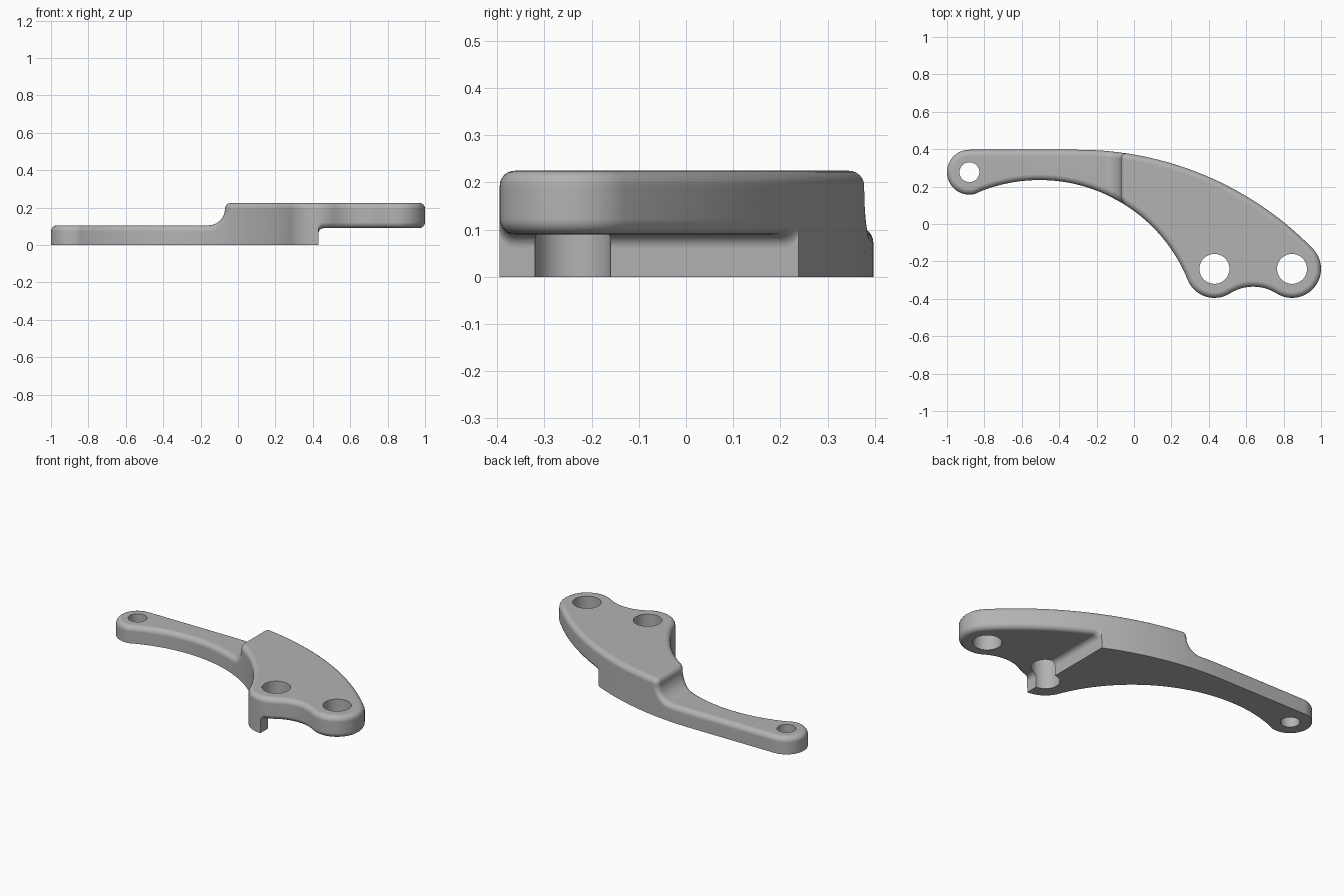
import bpy, bmesh
from math import sin, cos, pi, radians, sqrt
from mathutils import Vector

default = bpy.data.objects.get("Cube")
if default:
    bpy.data.objects.remove(default)

ROLL = 0.032          # edge rounding radius
ARM_TOP, TOP, PLATE_BOTTOM = 0.105, 0.225, 0.09
WALL_X = 0.43         # underside step
FILLET = 0.03
STEP_R = 0.088        # concave radius of the upper step
STEP_Z = ARM_TOP + STEP_R

# Outline as tangent arcs: centre x, y, radius, start and end angle, side, steps
ARCS = [
    (-0.88, 0.277, 0.12, 90, 292.7, 1, 28),
    (-0.505, -0.62, 0.855, 112.7, 22.1, -1, 44),
    (0.43, -0.24, 0.155, 202.1, 302.2, 1, 16),
    (0.6375, -0.569, 0.234, 122.2, 57.8, -1, 12),
    (0.845, -0.24, 0.155, 237.8, 404.3, 1, 24),
    (-0.30, -1.359, 1.756, 44.3, 90, 1, 32),
]
HOLES = [(-0.88, 0.277, 0.053), (0.43, -0.24, 0.08), (0.845, -0.24, 0.08)]


def outline(inset):
    """Outline moved inwards by the given distance."""
    points = []
    for cx, cy, r, a0, a1, side, steps in ARCS:
        r -= side * inset
        for i in range(steps + (cy < -1)):
            a = radians(a0 + (a1 - a0) * i / steps)
            points.append((cx + r * cos(a), cy + r * sin(a)))
    return points


def upper(x):
    """Height and normal of the stepped upper side."""
    cx = -0.07 - STEP_R
    if x <= cx:
        return ARM_TOP, 0, 1
    if x <= -0.07:
        z = STEP_Z - sqrt(max(0, STEP_R ** 2 - (x - cx) ** 2))
        return z, (cx - x) / STEP_R, (STEP_Z - z) / STEP_R
    cx = ROLL - 0.07
    if x < cx:
        h = sqrt(max(0, ROLL ** 2 - (x - cx) ** 2))
        return TOP - ROLL + h, (x - cx) / ROLL, h / ROLL
    return TOP, 0, 1


def lower(x):
    """Height of the stepped underside."""
    if x < WALL_X - 0.0005:
        return 0
    d = max(0, WALL_X + FILLET - x)
    return PLATE_BOTTOM - FILLET + sqrt(max(0, FILLET ** 2 - d * d))


# Flat body with rounded rims, top at +1 and bottom at -1
bm = bmesh.new()
rims = [(ROLL * (1 - sin(t)), ROLL * (1 - cos(t)))
        for t in [i * pi / 12 for i in range(7)]]
levels = [(d, -1 + drop) for d, drop in rims] + [(d, 1 - drop) for d, drop in reversed(rims)]
rings = [[bm.verts.new((x, y, z)) for x, y in outline(d)] for d, z in levels]
for a, b in zip(rings, rings[1:]):
    for i in range(len(a)):
        j = (i + 1) % len(a)
        bm.faces.new((a[i], a[j], b[j], b[i]))
bm.faces.new(rings[0][::-1])
bm.faces.new(rings[-1])

# Cross cuts where the steps bend
quarter = [i * pi / 20 for i in range(11)]
cuts = [-0.07 - STEP_R + STEP_R * sin(t) for t in quarter]
cuts += [-0.07 + ROLL * (1 - cos(t)) for t in quarter[1:]]
cuts += [WALL_X - 0.001] + [WALL_X + FILLET * (1 - cos(t)) for t in quarter]
for x in cuts:
    bmesh.ops.bisect_plane(bm, geom=bm.verts[:] + bm.edges[:] + bm.faces[:],
                           dist=0.00001, plane_co=(x, 0, 0), plane_no=(1, 0, 0))

# Bend the flat body to the stepped heights
for v in bm.verts:
    x, y, z = v.co
    if z > 0:
        drop = 1 - z
        h, nx, nz = upper(x)
        dx = -nx * drop
        slope = -0.13 if y > 0.25 else -0.59
        v.co = Vector((x + dx, y + dx * slope, h - nz * drop))
    else:
        rise = z + 1 if x > WALL_X - 0.0005 else 0
        v.co.z = lower(x) + rise
bmesh.ops.recalc_face_normals(bm, faces=bm.faces[:])

mesh = bpy.data.meshes.new("lever_arm")
bm.to_mesh(mesh)
bm.free()
arm = bpy.data.objects.new("lever_arm", mesh)
bpy.context.collection.objects.link(arm)

grey = bpy.data.materials.new("plain grey")
grey.use_nodes = True
color = (0.45, 0.45, 0.45, 1)
grey.diffuse_color = color
grey.node_tree.nodes["Principled BSDF"].inputs["Base Color"].default_value = color
mesh.materials.append(grey)

# Pivot holes
cutters = []
for x, y, r in HOLES:
    bpy.ops.mesh.primitive_cylinder_add(vertices=48, radius=r, depth=1, location=(x, y, 0.1))
    cutter = bpy.context.object
    cutter.name = "hole_cutter"
    cutter.hide_render = True
    cutter.data.materials.append(grey)
    cutters.append(cutter)
    mod = arm.modifiers.new("hole", 'BOOLEAN')
    mod.operation = 'DIFFERENCE'
    mod.solver = 'EXACT'
    mod.object = cutter

bpy.ops.object.select_all(action='DESELECT')
arm.select_set(True)
bpy.context.view_layer.objects.active = arm
for mod in list(arm.modifiers):
    bpy.ops.object.modifier_apply(modifier=mod.name)
for cutter in cutters:
    bpy.data.objects.remove(cutter)

# Smooth rims, crisp edges
bpy.ops.object.shade_smooth_by_angle(angle=radians(30))
weighted = arm.modifiers.new("weighted_normals", 'WEIGHTED_NORMAL')
weighted.keep_sharp = True
